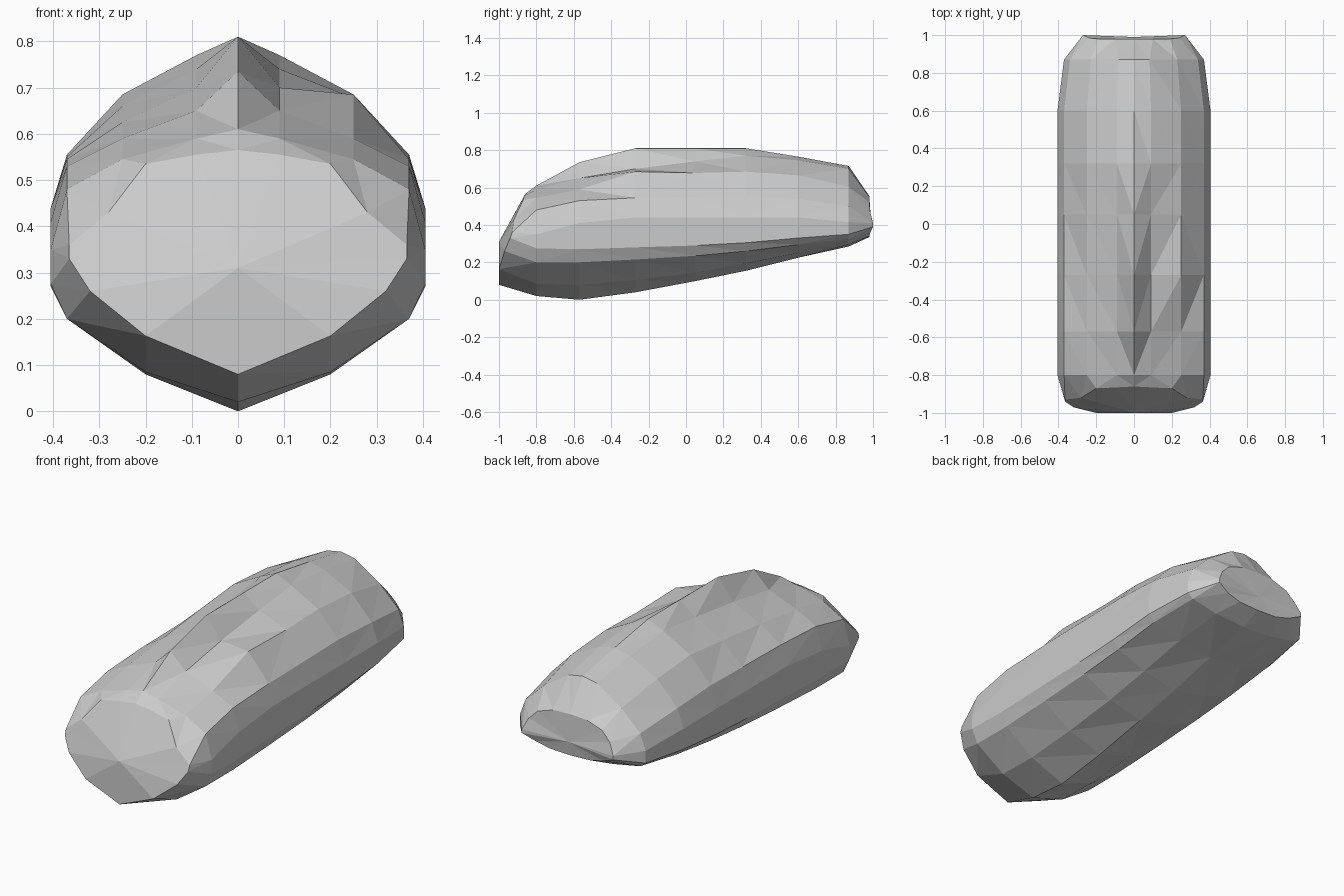
import bpy, bmesh

# Half-section column positions, from keel round the flank to the crest
COLS = [0, .2, .37, .405, .405, .37, .25, .09, 0]

# Middle sections: (y, width factor, column heights)
SECTIONS = [
    (-.80, 1.0, [.02, .085, .2, .275, .35, .48, .545, .59, .61]),
    (-.57, 1.0, [0, .08, .2, .27, .41, .53, .59, .65, .735]),
    (-.27, 1.0, [.04, .105, .215, .28, .44, .545, .625, .70, .81]),
    (.05, 1.0, [.1, .145, .235, .29, .44, .55, .66, .74, .81]),
    (.32, 1.0, [.155, .195, .26, .305, .44, .555, .685, .77, .81]),
    (.60, 1.0, [.225, .25, .295, .33, .44, .54, .665, .745, .765]),
    (.87, .915, [.285, .295, .325, .35, .415, .5, .605, .70, .715]),
]
# Tilted end rings
FRONT = [(0, -1, .08), (.2, -1, .163), (.32, -.97, .26), (.365, -.94, .33),
         (.365, -.93, .36), (.28, -.92, .43), (.2, -.87, .535),
         (.09, -.865, .555), (0, -.86, .565)]
BACK = [(0, .98, .335), (.12, .98, .34), (.2, .985, .36), (.27, 1, .39),
        (.27, 1, .41), (.24, .985, .47), (.19, .98, .52),
        (.1, .98, .55), (0, .98, .555)]


def full_ring(bm, half):
    left = [(-x, y, z) for x, y, z in half[-2:0:-1]]
    return [bm.verts.new(p) for p in half + left]


# Faceted boulder body
bm = bmesh.new()
halves = [FRONT]
halves += [[(x * w, y, z) for x, z in zip(COLS, zs)] for y, w, zs in SECTIONS]
halves.append(BACK)
rings = [full_ring(bm, h) for h in halves]

# Raised ledge on the right shoulder only
rings[3][6].co.z = .685
rings[4][6].co.z = .678

n = len(rings[0])
for a, b in zip(rings, rings[1:]):
    for i in range(n):
        j = (i + 1) % n
        bm.faces.new((a[i], a[j], b[j], b[i]))

# Blunt end caps
for ring, tip in ((rings[0], (0, -1, .31)), (rings[-1], (0, .99, .41))):
    c = bm.verts.new(tip)
    for i in range(n):
        bm.faces.new((ring[i], ring[(i + 1) % n], c))

bmesh.ops.triangulate(bm, faces=bm.faces[:], quad_method='SHORT_EDGE')
bmesh.ops.recalc_face_normals(bm, faces=bm.faces[:])
mesh = bpy.data.meshes.new("boulder")
bm.to_mesh(mesh)
bm.free()
bpy.context.collection.objects.link(bpy.data.objects.new("boulder", mesh))
